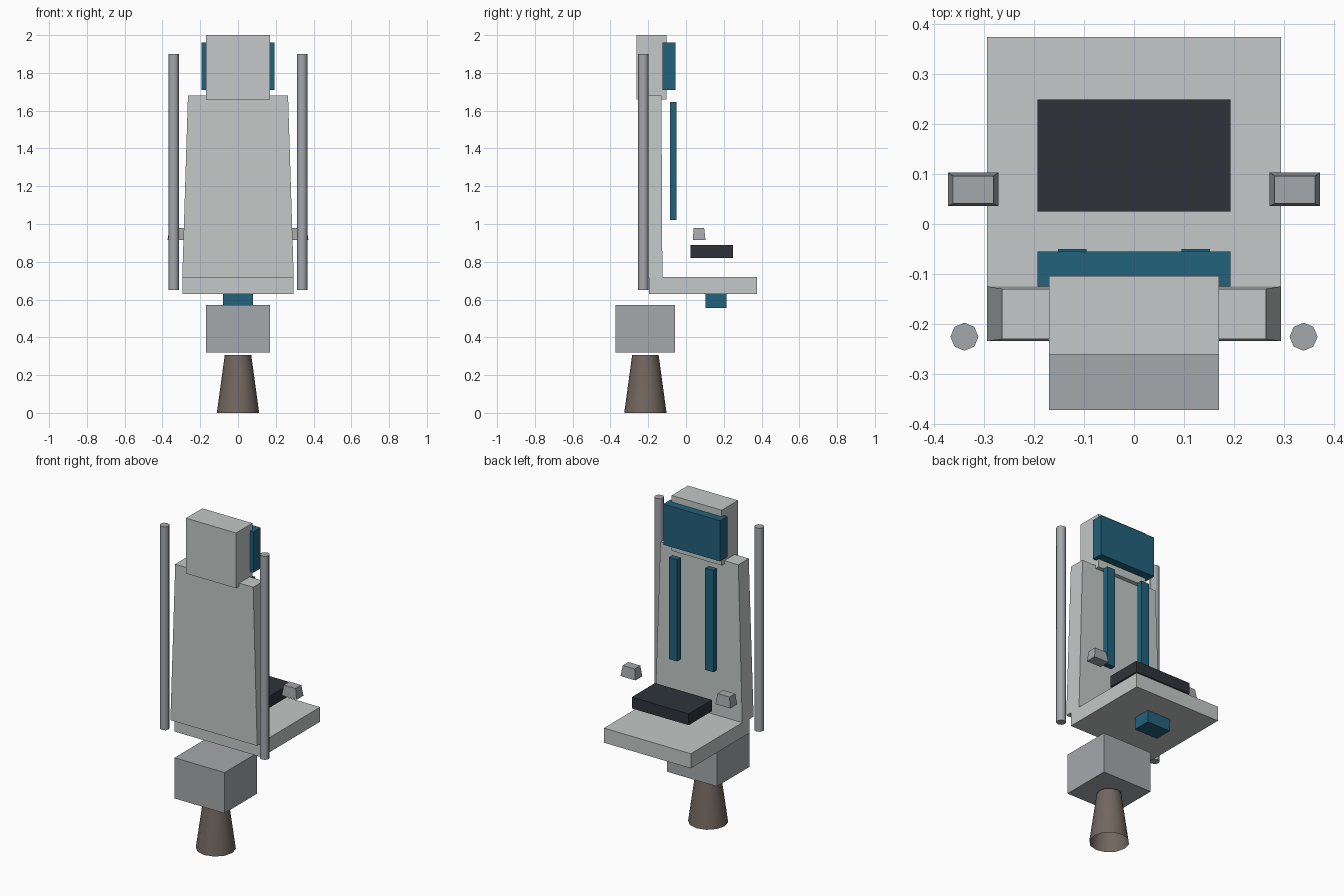
import bpy, bmesh, math

cube = bpy.data.objects.get("Cube")
if cube:
    bpy.data.objects.remove(cube, do_unlink=True)


def material(name, rgb):
    """Flat material from 8-bit display values, converted to linear."""
    lin = [((c / 255 + 0.055) / 1.055) ** 2.4 for c in rgb] + [1]
    m = bpy.data.materials.new(name)
    m.use_nodes = True
    m.diffuse_color = lin
    bsdf = m.node_tree.nodes["Principled BSDF"]
    bsdf.inputs["Base Color"].default_value = lin
    bsdf.inputs["Roughness"].default_value = 0.7
    return m


PALE = material("pale grey shell", (195, 201, 200))
GREY = material("mid grey metal", (165, 168, 172))
TEAL = material("teal padding", (34, 98, 124))
DARK = material("dark cushion", (46, 52, 58))
BROWN = material("brown grey nozzle", (114, 103, 95))


def finish(name, bm, mat):
    mesh = bpy.data.meshes.new(name)
    bm.to_mesh(mesh)
    bm.free()
    obj = bpy.data.objects.new(name, mesh)
    mesh.materials.append(mat)
    bpy.context.collection.objects.link(obj)
    return obj


def block(name, mat, x, y, z, taper=(0, 0, 0)):
    """Box from ranges; taper insets the top in x, at low y and at high y."""
    bm = bmesh.new()
    bmesh.ops.create_cube(bm, size=1)
    tx, t_low, t_high = taper
    for v in bm.verts:
        right, back, top = (c > 0 for c in v.co)
        v.co = (x[right], y[back], z[top])
        if top:
            v.co.x += -tx if right else tx
            v.co.y += -t_high if back else t_low
    return finish(name, bm, mat)


def column(name, mat, sides, r_low, r_high, x, y, z, capped):
    """Upright round part with smooth sides and sharp rims."""
    bm = bmesh.new()
    bmesh.ops.create_cone(bm, cap_ends=capped, segments=sides,
                          radius1=r_low, radius2=r_high, depth=z[1] - z[0])
    bmesh.ops.translate(bm, verts=bm.verts, vec=(x, y, sum(z) / 2))
    obj = finish(name, bm, mat)
    bpy.ops.object.select_all(action="DESELECT")
    obj.select_set(True)
    bpy.context.view_layer.objects.active = obj
    bpy.ops.object.shade_smooth_by_angle(angle=math.radians(50))


def sym(half):
    return (-half, half)


# Seat shell
block("seat", PALE, sym(0.295), (-0.195, 0.375), (0.63, 0.72))
block("backrest", PALE, sym(0.295), (-0.235, -0.125), (0.715, 1.68),
      (0.03, 0.004, 0.005))
block("headrest", PALE, sym(0.17), (-0.262, -0.104), (1.66, 2.0))

# Padding
block("head_pad", TEAL, sym(0.193), (-0.125, -0.055), (1.71, 1.96))
block("seat_cushion", DARK, sym(0.193), (0.025, 0.25), (0.82, 0.89))
block("under_seat_block", TEAL, sym(0.08), (0.103, 0.215), (0.555, 0.63))

# Thruster box and nozzle
block("thruster_box", GREY, sym(0.17), (-0.373, -0.058), (0.32, 0.57))
column("nozzle", BROWN, 12, 0.112, 0.07, 0, -0.215, (0, 0.307), False)

# Paired parts
for side, s in (("left", 1), ("right", -1)):
    def span(a, b):
        return tuple(sorted((s * a, s * b)))

    block(side + "_strap", TEAL, span(0.095, 0.152), (-0.085, -0.05), (1.02, 1.645))
    block(side + "_hand_control", GREY, span(0.272, 0.373), (0.036, 0.103),
          (0.915, 0.98), (0.01, 0.005, 0.007))
    column(side + "_rail", GREY, 8, 0.028, 0.028, s * 0.34, -0.226, (0.65, 1.9), True)
